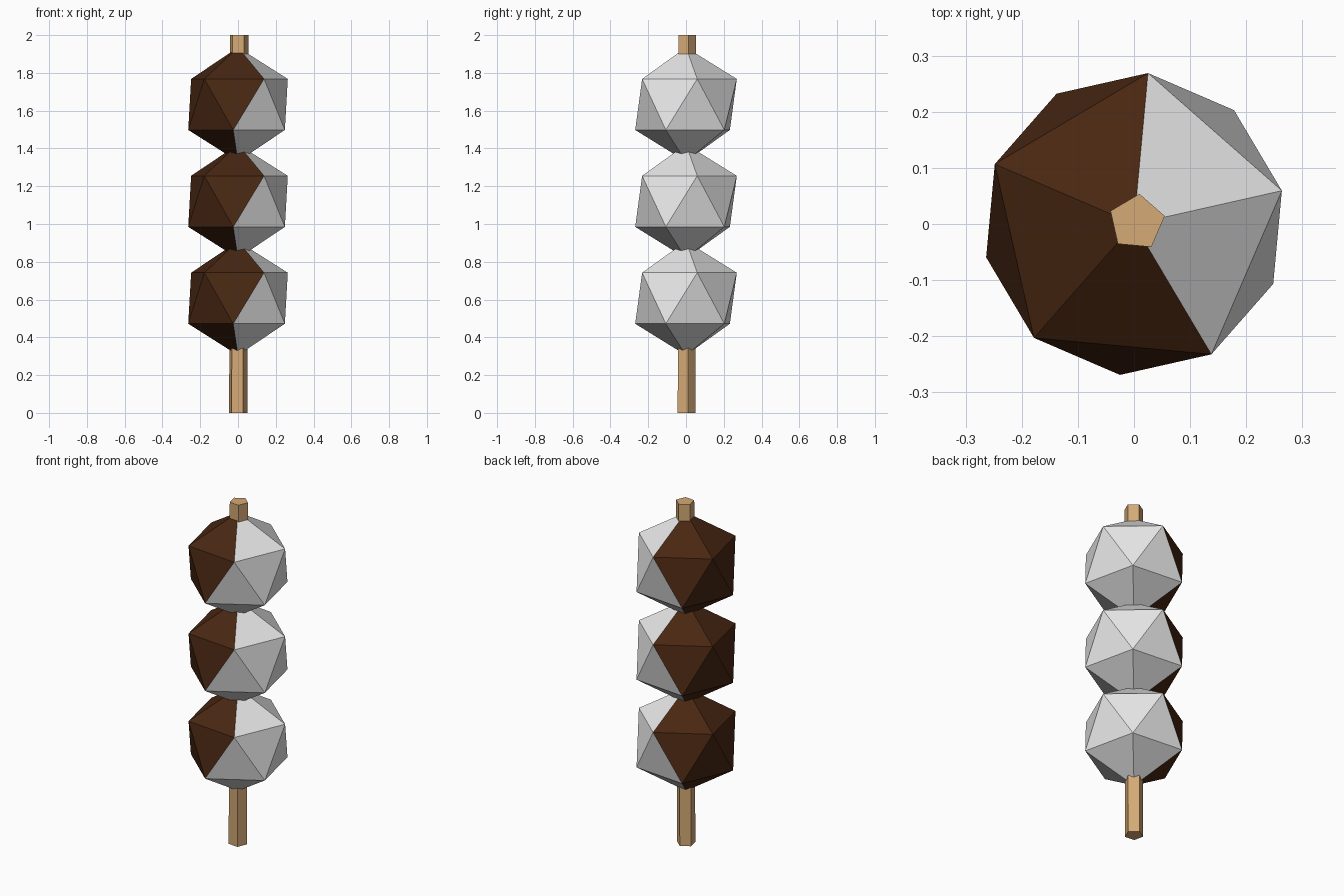
import bpy, bmesh, math
from mathutils import Matrix, Vector

if "Cube" in bpy.data.objects:
    bpy.data.objects.remove(bpy.data.objects["Cube"])

TURN = math.radians(12.7)      # shared twist of the dumplings and stick
RADIUS, SPACING, FIRST_Z = 0.302, 0.513, 0.607


def material(name, rgb):
    m = bpy.data.materials.new(name)
    m.diffuse_color = (*rgb, 1)
    m.use_nodes = True
    m.node_tree.nodes["Principled BSDF"].inputs["Base Color"].default_value = m.diffuse_color
    return m


white = material("white", (0.80, 0.80, 0.80))
brown = material("dark brown", (0.065, 0.020, 0.006))
wood = material("light wood", (0.66, 0.40, 0.18))


def align(bm):
    """Turn the mesh so one upper ring corner points along TURN."""
    v = next(v for v in bm.verts if v.co.z > 0.01 and v.co.xy.length > 0.01)
    a = TURN - math.atan2(v.co.y, v.co.x)
    bmesh.ops.rotate(bm, verts=bm.verts, matrix=Matrix.Rotation(a, 3, 'Z'))


def finish(bm, name, mats, location=(0, 0, 0)):
    me = bpy.data.meshes.new(name)
    bm.normal_update()
    bm.to_mesh(me)
    bm.free()
    for m in mats:
        me.materials.append(m)
    ob = bpy.data.objects.new(name, me)
    ob.location = location
    bpy.context.collection.objects.link(ob)


# Three dumplings, white with the left half glazed brown
glaze_side = Vector((-math.cos(TURN), -math.sin(TURN), 0))
for i in range(3):
    bm = bmesh.new()
    bmesh.ops.create_icosphere(bm, subdivisions=1, radius=RADIUS)
    align(bm)
    for f in bm.faces:
        f.material_index = int(f.calc_center_median().dot(glaze_side) > 0)
    finish(bm, f"dumpling_{i + 1}", [white, brown],
           (0, 0, FIRST_Z + i * SPACING))

# Five-sided skewer, leaning very slightly
bm = bmesh.new()
bmesh.ops.create_cone(bm, cap_ends=True, segments=5,
                      radius1=0.051, radius2=0.051, depth=2)
align(bm)
for v in bm.verts:
    v.co.z += 1
    v.co.x += 0.0025 * v.co.z
    v.co.y += 0.0015 * v.co.z
finish(bm, "skewer", [wood])
